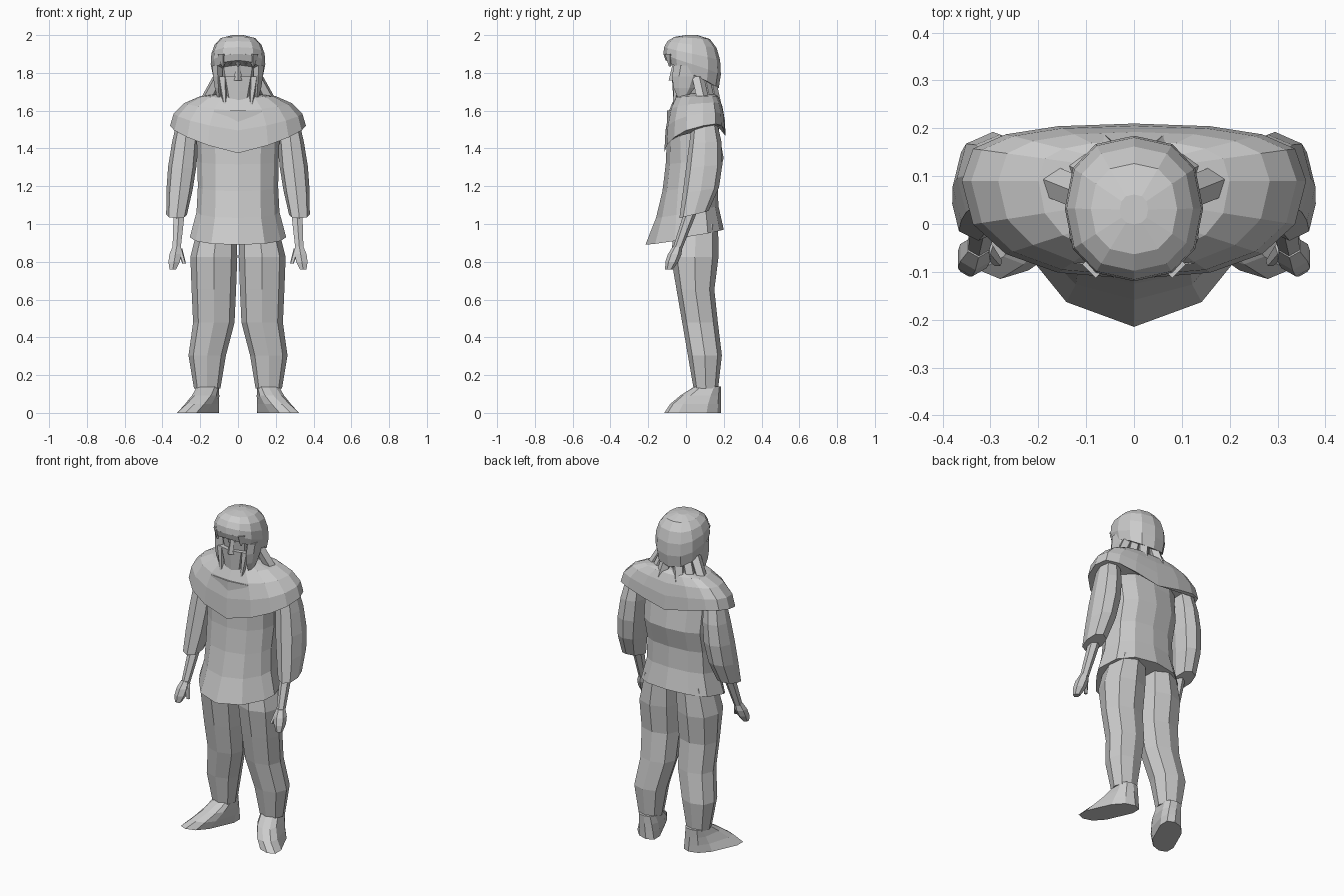
import bpy
import bmesh
from math import sin, cos, pi, copysign
from mathutils import Vector

if "Cube" in bpy.data.objects:
    bpy.data.objects.remove(bpy.data.objects["Cube"], do_unlink=True)

grey = bpy.data.materials.new("plain_grey")
grey.use_nodes = True
grey.diffuse_color = (.6, .6, .6, 1)
grey.node_tree.nodes["Principled BSDF"].inputs["Base Color"].default_value = grey.diffuse_color


def tube(name, shape, sides=8, steps=4, paired=False):
    """Closed flat-shaded tube; shape(height fraction, angle) gives each point."""
    bm = bmesh.new()
    rings = []
    for step in range(steps + 1):
        ring = [bm.verts.new(shape(step / steps, 2 * pi * i / sides)) for i in range(sides)]
        rings.append(ring)
    for low, high in zip(rings, rings[1:]):
        for i in range(sides):
            bm.faces.new((low[i - 1], low[i], high[i], high[i - 1]))
    bm.faces.new(rings[0])
    bm.faces.new(rings[-1])
    bmesh.ops.recalc_face_normals(bm, faces=bm.faces)
    mesh = bpy.data.meshes.new(name)
    bm.to_mesh(mesh)
    bm.free()
    mesh.materials.append(grey)
    part = bpy.data.objects.new(name, mesh)
    bpy.context.collection.objects.link(part)
    if paired:
        part.modifiers.new("both_sides", 'MIRROR')


def soften(value, power):
    return copysign(abs(value) ** power, value)


def oval(angle, half_width, front, back, middle=None, front_power=.85, back_power=.85):
    """Point on an outline between a front y and a back y; low powers are boxier."""
    if middle is None:
        middle = (front + back) / 2
    x = half_width * soften(sin(angle), .85)
    if cos(angle) > 0:
        return x, middle + (front - middle) * cos(angle) ** front_power
    return x, middle + (back - middle) * abs(cos(angle)) ** back_power


def limb(name, start, end, start_radius, end_radius, bulge=0, flat=1, sides=6, paired=True):
    """Straight tapered piece between two points."""
    start, end = Vector(start), Vector(end)

    def shape(t, angle):
        radius = start_radius + (end_radius - start_radius) * t + bulge * sin(pi * t)
        offset = Vector((radius * sin(angle), radius * flat * cos(angle), 0))
        return start.lerp(end, t) + offset

    tube(name, shape, sides, steps=3 if bulge else 1, paired=paired)


# Tunic: flared hem that comes to a low point in front
def tunic(t, angle):
    flare = (1 - t) ** 3
    half_width = .2 + .055 * flare * flare + .025 * t
    front = -.1 - .115 * flare
    back = .18 + .02 * cos(10 * t)
    x, y = oval(angle, half_width, front, back, front_power=1 + flare, back_power=.75)
    hem = .93 - .04 * cos(angle)
    return x, y, hem + t * (1.6 - hem)


# Shoulder cape: low in front and behind, raised over the arms
def shoulder_cape(t, angle):
    spread = cos(t * pi / 2)
    x, y = oval(angle, .1 + .26 * spread, -.03 - .085 * spread, .15 + .06 * spread,
                middle=.09, back_power=.6)
    hem = .1 * abs(sin(angle)) - .045 * cos(angle) + 1.42
    return x, y, hem + (1.69 - hem) * sin(t * pi / 2)


# Hair cap: squared dome, high over the brow and low at the nape
def hair_cap(t, angle):
    tilt = 2 * t - .5
    spread = cos(tilt) ** .6
    x, y = oval(angle, .145 * spread, .03 - .15 * spread, .03 + .155 * spread)
    rim = 1.86 + .05 * cos(angle)
    return x, y, rim + (2 - rim) * sin(tilt)


def face(t, angle):
    x, y = oval(angle, .07 + .04 * t, -.04 - .03 * t, .1)
    return x, y, 1.66 + .22 * t


# Beard: flat-fronted, widening towards the cheeks
def beard(t, angle):
    x, y = oval(angle, .055 + .035 * t, -.065 - .01 * t, .03, front_power=.6)
    return x, y, 1.63 + .15 * t


# Sleeve: wide at the elbow, cuff cut higher at the back
def sleeve(t, angle):
    back = .2 - .08 * (1 - t) ** 4 - .04 * t ** 4
    x, y = oval(angle, .055 + .02 * sin(pi * t), .07 * t - .035, back)
    slant = .02 * (1 - t) * (1 - cos(angle))
    return x + .325 - .06 * t, y, 1.03 + .53 * t + slant


# Trouser leg: thigh set inwards above the knee, top tucked into the tunic
def trouser_leg(t, angle):
    above_knee, tucked = t > .3, t > .9
    front = .04 - .15 * t + .05 * tucked
    back = .17 + .02 * sin(8 * t) - .02 * tucked
    half_width = .07 + .06 * t ** .45 - .03 * tucked
    x, y = oval(angle, half_width, front, back)
    return x + .163 - .035 * above_knee - .02 * tucked, y, .13 + .87 * t


# Shoe: sloping upper with the toe turned out
def shoe(t, angle):
    x, y = oval(angle, .08 - .02 * t, .16 * t ** 1.5 - .115, .185, front_power=.6, back_power=.6)
    turn_out = (.04 - y) * (1 - t) * .45
    return x + .21 - .05 * t + turn_out, y, .14 * t


tube("tunic", tunic, sides=12, steps=5)
tube("shoulder_cape", shoulder_cape, sides=16)
tube("hair_cap", hair_cap, sides=12, steps=5)
tube("face", face, steps=2)
tube("beard", beard, steps=2)
tube("sleeves", sleeve, paired=True)
tube("trouser_legs", trouser_leg, steps=5, paired=True)
tube("shoes", shoe, sides=10, steps=3, paired=True)

# Neck and nose
limb("neck", (0, .05, 1.6), (0, .05, 1.8), .08, .08, paired=False)
limb("nose", (0, -.07, 1.76), (0, -.06, 1.85), .022, .01, sides=4, paired=False)

# Forearms and hands
limb("forearms", (.31, .03, 1.08), (.325, -.045, .87), .035, .025)
limb("hands", (.325, -.045, .88), (.345, -.09, .76), .025, .02, bulge=.015)
limb("thumbs", (.31, -.05, .87), (.285, -.08, .79), .016, .01, sides=5)

# Locks beside the face and beard
limb("face_locks", (.11, .01, 1.84), (.1, -.02, 1.66), .03, .008, bulge=.008, flat=2.5)
limb("beard_locks", (.085, -.04, 1.78), (.065, -.07, 1.59), .025, .004, sides=5)

# Broad locks falling from the nape to the shoulders
for row in range(3):
    top = Vector((.1 - .035 * row, .06 + .03 * row, 1.78))
    drop = Vector((.1 - .03 * row, .04, -.18))
    limb("draped_locks", top, top + drop, .035, .035, sides=5)

# Forehead fringe
for place in range(-2, 3):
    tip_height = 1.835 + .012 * (place % 2)
    limb("fringe", (place * .04, -.085, 1.9), (place * .04, -.085, tip_height), .028, .006,
         sides=4, paired=False)
